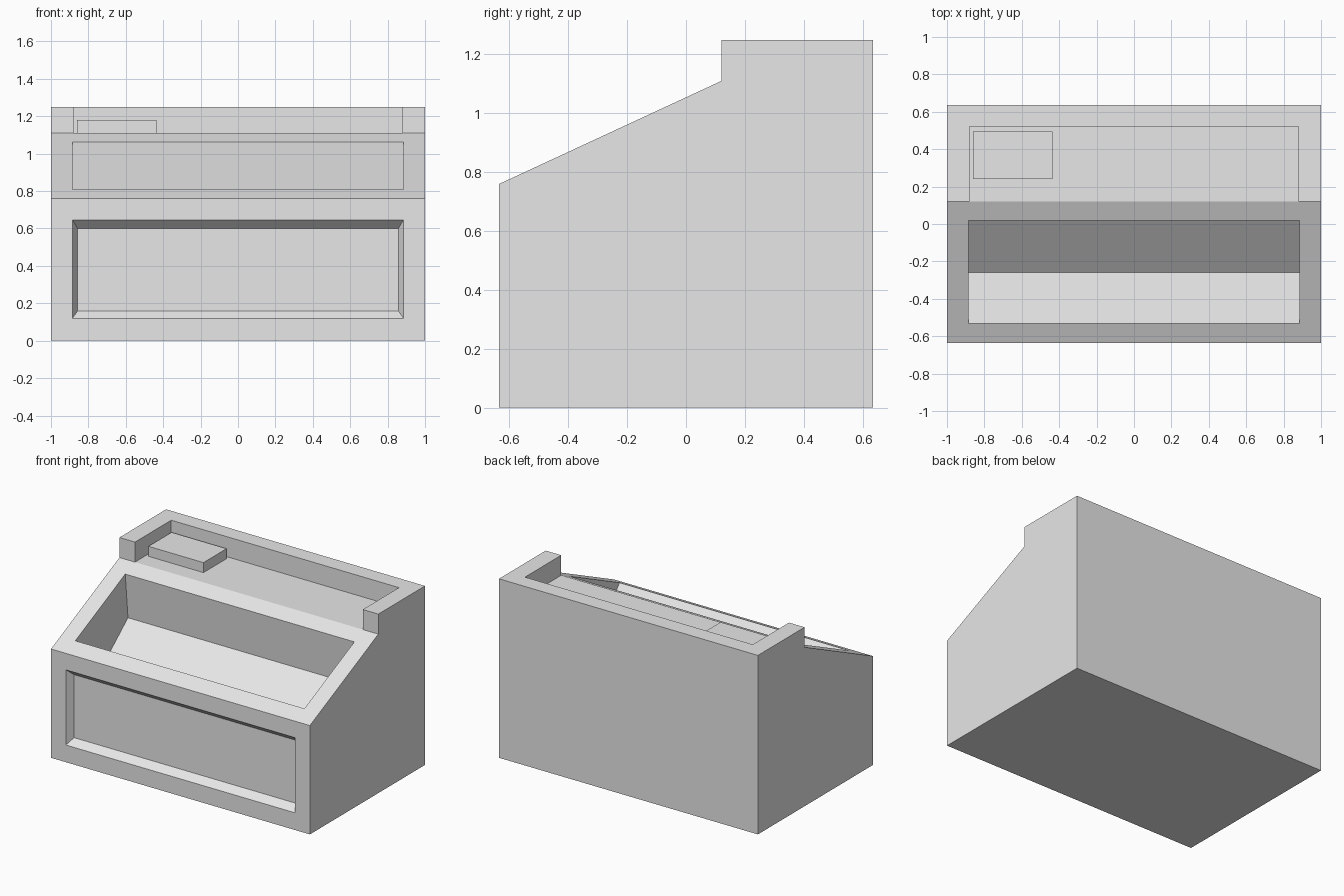
import bpy
import bmesh

cube = bpy.data.objects.get("Cube")
if cube:
    bpy.data.objects.remove(cube, do_unlink=True)

grey = bpy.data.materials.new("light grey")
grey.use_nodes = True
grey.diffuse_color = (0.8, 0.8, 0.8, 1)
grey.node_tree.nodes["Principled BSDF"].inputs["Base Color"].default_value = (0.8, 0.8, 0.8, 1)


def loft(name, ring_a, ring_b):
    """Solid between two matching rings of points."""
    bm = bmesh.new()
    a = [bm.verts.new(p) for p in ring_a]
    b = [bm.verts.new(p) for p in ring_b]
    bm.faces.new(a)
    bm.faces.new(b[::-1])
    for i in range(len(a)):
        j = (i + 1) % len(a)
        bm.faces.new((a[i], b[i], b[j], a[j]))
    bmesh.ops.recalc_face_normals(bm, faces=bm.faces)
    mesh = bpy.data.meshes.new(name)
    bm.to_mesh(mesh)
    bm.free()
    mesh.materials.append(grey)
    obj = bpy.data.objects.new(name, mesh)
    bpy.context.collection.objects.link(obj)
    return obj


def prism(name, profile, x0, x1):
    """Side profile of (y, z) points extruded along x."""
    return loft(name, [(x0, y, z) for y, z in profile], [(x1, y, z) for y, z in profile])


def box_profile(y0, y1, z0, z1):
    return [(y0, z0), (y1, z0), (y1, z1), (y0, z1)]


def front_ring(y, half_width, z0, z1):
    return [(x, y, z) for x, z in ((-half_width, z0), (half_width, z0), (half_width, z1), (-half_width, z1))]


# Body with a sloped front top and a raised back
FRONT, BACK = -0.635, 0.635
body = prism("cabinet_body", [(FRONT, 0), (BACK, 0), (BACK, 1.25), (0.12, 1.25), (0.12, 1.11), (FRONT, 0.76)], -1, 1)

cutters = [
    # Shelf behind the slope, leaving a raised rim on three sides
    prism("shelf_cutter", box_profile(0.0, 0.52, 1.11, 1.4), -0.88, 0.88),
    # Wedge-shaped well sunk into the slope
    prism("well_cutter", [(-0.584, 0.87), (-0.53, 0.807), (-0.26, 0.493), (0.05, 0.747), (0.02, 1.063), (0.015, 1.116)],
          -0.885, 0.885),
    # Front panel recess with bevelled sides
    loft("panel_cutter", front_ring(FRONT - 0.05, 0.913, 0.08, 0.69), front_ring(FRONT + 0.05, 0.857, 0.16, 0.6)),
]

# Cut the recesses, then remove the cutters
for cutter in cutters:
    cutter.hide_render = True
    mod = body.modifiers.new(cutter.name, "BOOLEAN")
    mod.operation = "DIFFERENCE"
    mod.solver = "EXACT"
    mod.object = cutter
bpy.context.view_layer.update()
cut_mesh = bpy.data.meshes.new_from_object(body.evaluated_get(bpy.context.evaluated_depsgraph_get()))
body.modifiers.clear()
body.data = cut_mesh
for cutter in cutters:
    bpy.data.objects.remove(cutter, do_unlink=True)

# Low block resting on the shelf
prism("shelf_block", box_profile(0.24, 0.495, 1.11, 1.18), -0.86, -0.435)
